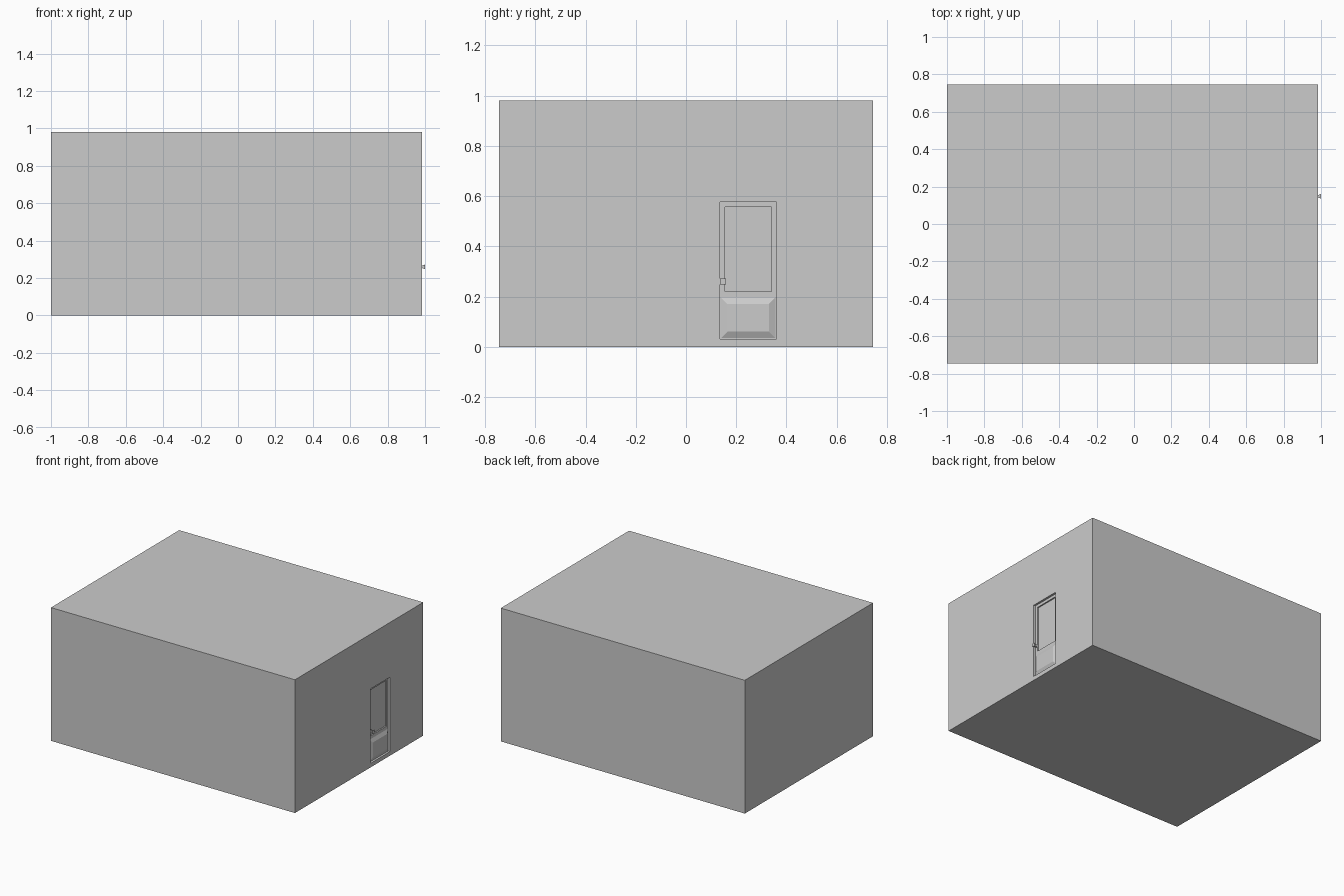
import bpy, bmesh

if "Cube" in bpy.data.objects:
    bpy.data.objects.remove(bpy.data.objects["Cube"])

WALL_X = 0.985     # outer face of the wall with the door
RECESS = 0.015     # door set-back
DOOR_X = WALL_X - RECESS


def add_object(name, bm):
    bmesh.ops.recalc_face_normals(bm, faces=bm.faces[:])
    mesh = bpy.data.meshes.new(name)
    bm.to_mesh(mesh)
    bm.free()
    obj = bpy.data.objects.new(name, mesh)
    bpy.context.collection.objects.link(obj)
    return obj


def frustum(name, x0, x1, y, z, inset0=0.0, inset1=0.0):
    """Block along x whose two end rectangles may be inset separately."""
    bm = bmesh.new()
    rings = []
    for x, i in ((x0, inset0), (x1, inset1)):
        a, b, c, d = y[0] + i, y[1] - i, z[0] + i, z[1] - i
        rings.append([bm.verts.new((x, p, q)) for p, q in ((a, c), (b, c), (b, d), (a, d))])
    for ring in rings:
        bm.faces.new(ring)
    for k in range(4):
        n = (k + 1) % 4
        bm.faces.new((rings[0][k], rings[0][n], rings[1][n], rings[1][k]))
    return add_object(name, bm)


def cut(target, cutter):
    cutter.hide_render = True
    cutter.hide_viewport = True
    mod = target.modifiers.new(cutter.name, 'BOOLEAN')
    mod.operation = 'DIFFERENCE'
    mod.solver = 'EXACT'
    mod.object = cutter


# Main building block
building = frustum("building", -1.0, WALL_X, (-0.745, 0.745), (0.0, 0.98))

# Door recess, then the shallow window inset in its upper part
cut(building, frustum("door_cutter", DOOR_X, 1.1, (0.135, 0.36), (0.03, 0.577)))
cut(building, frustum("window_cutter", DOOR_X - 0.01, 1.05, (0.155, 0.34), (0.22, 0.557)))

# Raised bevelled panel in the lower part of the door
frustum("door_panel", DOOR_X - 0.002, DOOR_X + 0.012, (0.135, 0.36), (0.03, 0.2), 0.0, 0.03)

# Door knob: narrow stem flaring to a square head
frustum("knob_stem", DOOR_X - 0.005, 0.981, (0.141, 0.155), (0.253, 0.267))
frustum("knob_head", 0.98, 1.0, (0.136, 0.16), (0.248, 0.272), 0.007, 0.0)
